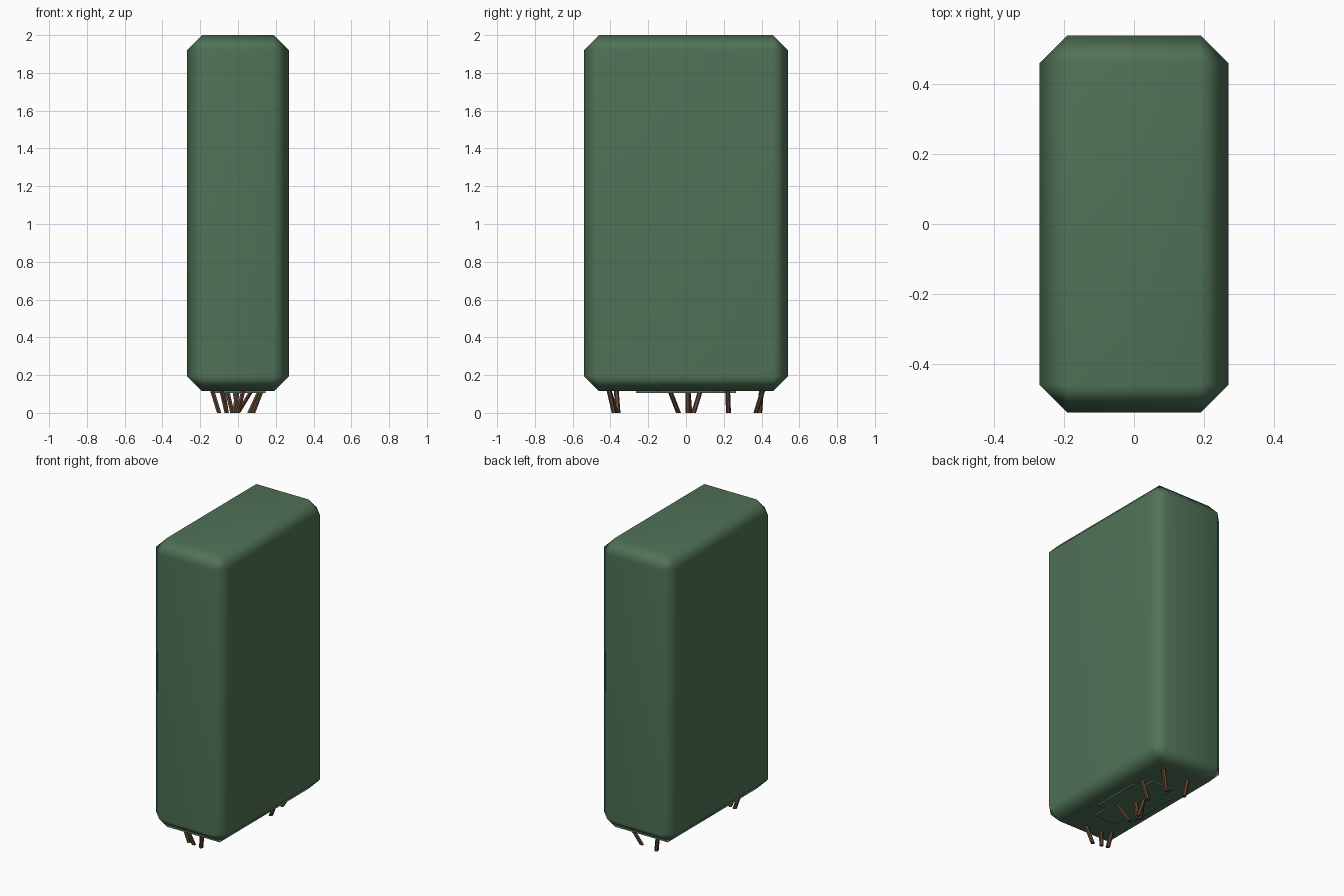
import bpy
import bmesh
from mathutils import Vector

cube = bpy.data.objects.get("Cube")
if cube:
    bpy.data.objects.remove(cube, do_unlink=True)


def material(name, rgb):
    mat = bpy.data.materials.new(name)
    mat.use_nodes = True
    color = (*rgb, 1.0)
    mat.diffuse_color = color
    mat.node_tree.nodes["Principled BSDF"].inputs["Base Color"].default_value = color
    return mat


def finish(name, bm, mat, smooth=False):
    mesh = bpy.data.meshes.new(name)
    bm.to_mesh(mesh)
    bm.free()
    mesh.materials.append(mat)
    for poly in mesh.polygons:
        poly.use_smooth = smooth
    obj = bpy.data.objects.new(name, mesh)
    bpy.context.collection.objects.link(obj)
    return obj


def box(name, size, bottom, top, mat, smooth=False):
    bm = bmesh.new()
    bmesh.ops.create_cube(bm, size=1)
    bmesh.ops.scale(bm, vec=(size[0], size[1], top - bottom), verts=bm.verts)
    bmesh.ops.translate(bm, vec=(0, 0, (bottom + top) / 2), verts=bm.verts)
    return finish(name, bm, mat, smooth)


def stem(name, root, tip, mat, radius=0.013):
    # Slanted stick with a flat level foot
    bm = bmesh.new()
    bmesh.ops.create_cone(bm, cap_ends=True, segments=6,
                          radius1=radius, radius2=radius, depth=1)
    for v in bm.verts:
        centre = Vector((*root, STEM_TOP)) if v.co.z > 0 else Vector((*tip, 0))
        v.co = centre + Vector((v.co.x, v.co.y, 0))
    return finish(name, bm, mat)


leaf = material("hedge green", (0.08, 0.17, 0.095))
bark = material("bark brown", (0.13, 0.065, 0.035))

# Chamfered foliage block with softened edges
hedge = box("hedge_body", (0.54, 1.08), 0.115, 2.0, leaf, smooth=True)
bevel = hedge.modifiers.new("chamfer", "BEVEL")
bevel.width = 0.08
bevel.segments = 1
normals = hedge.modifiers.new("weighted_normals", "WEIGHTED_NORMAL")
normals.keep_sharp = True

# Shallow cross of foliage on the underside
box("underside_wide", (0.29, 0.32), 0.105, 0.14, leaf)
box("underside_long", (0.16, 0.53), 0.105, 0.14, leaf)

# Stems: (root x, y) to (tip x, y)
STEM_TOP = 0.13
stems = [
    ((0.03, -0.41), (0.0, -0.38)),
    ((-0.09, -0.41), (-0.06, -0.37)),
    ((-0.14, -0.37), (-0.1, -0.36)),
    ((0.08, -0.09), (0.0, -0.04)),
    ((-0.06, 0.01), (-0.03, 0.02)),
    ((0.0, 0.01), (-0.02, 0.01)),
    ((-0.02, 0.08), (0.0, 0.04)),
    ((0.13, 0.22), (0.08, 0.225)),
    ((0.12, 0.41), (0.06, 0.37)),
    ((-0.08, 0.4), (-0.06, 0.39)),
]
for i, (root, tip) in enumerate(stems):
    stem(f"stem_{i + 1}", root, tip, bark)
